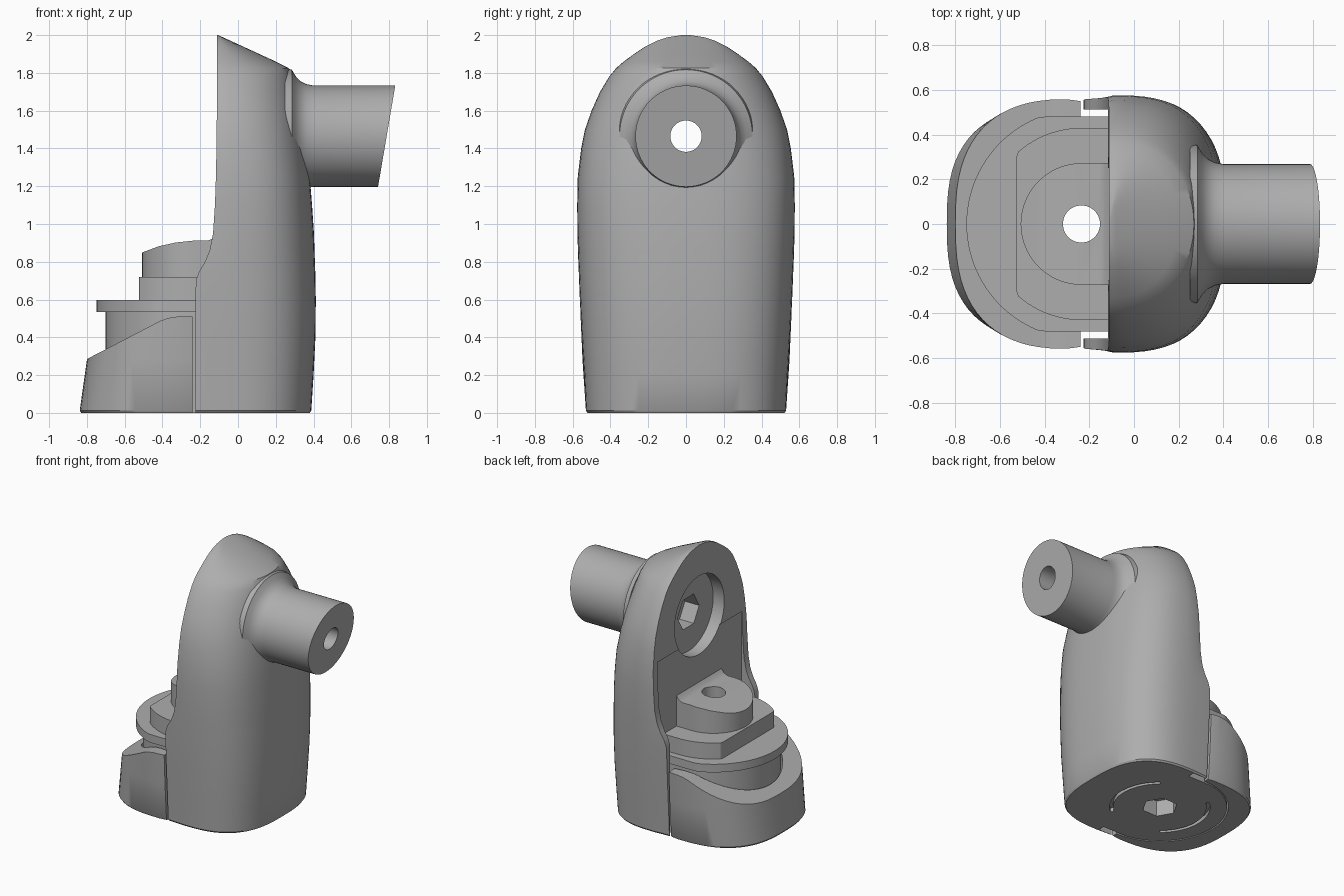
import bpy, bmesh
from math import sin, cos, pi, radians, sqrt

if "Cube" in bpy.data.objects:
    bpy.data.objects.remove(bpy.data.objects["Cube"])

grey = bpy.data.materials.new("plain grey")
grey.use_nodes = True
grey.diffuse_color = (0.42, 0.42, 0.42, 1)
grey.node_tree.nodes["Principled BSDF"].inputs["Base Color"].default_value = (0.42, 0.42, 0.42, 1)

PIVOT = -0.235      # x of the upright bore
TUBE_Z = 1.465      # height of the level bore
FACE = -0.11        # x of the flat mounting face


def loft(name, rings):
    """Closed skin through rings of equal point count."""
    bm = bmesh.new()
    loops = [[bm.verts.new(p) for p in ring] for ring in rings]
    for a, b in zip(loops, loops[1:]):
        for i in range(len(a)):
            j = (i + 1) % len(a)
            bm.faces.new((a[i], a[j], b[j], b[i]))
    bm.faces.new(loops[0])
    bm.faces.new(loops[-1])
    bmesh.ops.recalc_face_normals(bm, faces=bm.faces)
    mesh = bpy.data.meshes.new(name)
    bm.to_mesh(mesh)
    bm.free()
    mesh.materials.append(grey)
    obj = bpy.data.objects.new(name, mesh)
    bpy.context.collection.objects.link(obj)
    return obj


def prism(name, outline, z0, z1):
    return loft(name, [[(x, y, z) for x, y in outline] for z in (z0, z1)])


def side_prism(name, outline, half):
    return loft(name, [[(x, y, z) for x, z in outline] for y in (-half, half)])


def circle(r, n=64):
    return [(PIVOT + r * cos(2 * pi * i / n), r * sin(2 * pi * i / n)) for i in range(n)]


def x_ring(x, r, n=64, shear=0):
    pts = [(r * cos(2 * pi * i / n), r * sin(2 * pi * i / n)) for i in range(n)]
    return [(x + shear * v, u, TUBE_Z + v) for u, v in pts]


def round_nose(r, back, half=1.0, front=-1.0):
    """Half circle facing -x with straight sides, clipped to half width and front."""
    pts = [(PIVOT + r * cos(a), r * sin(a)) for a in (radians(90 + 3.75 * i) for i in range(49))]
    pts = [(max(x, front), max(-half, min(half, y))) for x, y in pts]
    pts = [(back, pts[0][1])] + pts + [(back, pts[-1][1])]
    clean = []
    for i, p in enumerate(pts):
        prev, nxt = pts[i - 1], pts[(i + 1) % len(pts)]
        inside = any(abs(prev[k] - p[k]) < 1e-7 and abs(nxt[k] - p[k]) < 1e-7 for k in (0, 1))
        if not inside:
            clean.append(p)
    return clean


def d_ring(z, start, tip, edge, half, n):
    """D shaped level section: flat edge, short straight sides, rounded tip."""
    pts = [(edge, -half * 0.985, z)]
    for i in range(37):
        t = radians(-90 + 5 * i)
        c, s = max(cos(t), 0), sin(t)
        x = start + (tip - start) * c ** (2 / n)
        y = half * abs(s) ** (2 / n) * (1 if s > 0 else -1)
        pts.append((x, 0 if i == 18 else y, z))
    return pts + [(edge, half * 0.985, z)]


def boolean(obj, cutter, operation="DIFFERENCE"):
    cutter.hide_render = True
    mod = obj.modifiers.new("cut", "BOOLEAN")
    mod.operation, mod.solver, mod.object = operation, "EXACT", cutter
    bpy.ops.object.select_all(action="DESELECT")
    bpy.context.view_layer.objects.active = obj
    obj.select_set(True)
    bpy.ops.object.modifier_apply(modifier=mod.name)


# Upright housing: height, half width, back x, front edge x
rows = [(0, .52, .38, -.225), (.012, .53, .388, -.225), (.2, .54, .4, -.225),
        (.4, .552, .41, -.225), (.6, .562, .412, -.225), (.7, .566, .41, -.223),
        (.75, .568, .409, -.205), (.8, .57, .407, -.175), (.86, .572, .405, -.15),
        (.95, .575, .402, -.132), (1.1, .576, .392, -.122), (1.25, .573, .38, -.117),
        (1.4, .555, .362, -.114), (1.5, .535, .347, -.113), (1.6, .5, .33, -.112),
        (1.7, .455, .308, -.112), (1.78, .407, .288, -.112), (1.825, .37, .268, -.112)]
for z, half in ((1.86, .33), (1.9, .275), (1.94, .215), (1.97, .155), (1.988, .1), (2, .025)):
    rows.append((z, half, -.105 + (2 - z) * 2.18, -.112))
rings = []
for z, half, back, edge in rows:
    n = 2.8 - 0.75 * max(0, min(1, (z - 1.2) / 0.65))
    rings.append(d_ring(z, min(-0.09, (edge + back) / 2), back, edge, half, n))
housing = loft("housing", rings)

# Level tube with a flared root and a slanted end
tube = loft("tube", [x_ring(.25, .36), x_ring(.285, .352), x_ring(.305, .318),
                     x_ring(.33, .291), x_ring(.36, .276), x_ring(.4, .268),
                     x_ring(.787, .268, shear=.17)])

# Stepped pivot base
core = prism("base_core", round_nose(.467, -.1, .46), 0, .56)
flange = prism("base_flange", round_nose(.515, -.1, .48), .535, .597)
step = prism("base_step", round_nose(.43, -.1, .43, -.525), .59, .72)
hub = prism("hub", round_nose(.272, -.08), .71, 1.1)
hub_top = side_prism("hub_top_cutter", [(-.7, .6), (-.7, .75), (-.505, .85), (-.42, .882),
                     (-.33, .902), (-.235, .912), (-.16, .912), (-.13, .925),
                     (-.105, .96), (0, .97), (0, .6)], .6)
boolean(hub, hub_top, "INTERSECT")

# Front cover wrapped around the base, with a sloping top
cover = loft("base_cover", [d_ring(z, -.3, tip, -.24, half, 2.7) for z, tip, half in
                            ((0, -.83, .522), (.012, -.838, .53), (.28, -.8, .548), (.6, -.755, .562))])
slope = side_prism("cover_slope_cutter", [(-1, -.1), (-1, .19), (-.8, .285), (-.41, .488),
                   (-.37, .502), (-.32, .51), (-.2, .51), (-.2, -.1)], .8)
boolean(cover, slope, "INTERSECT")
seam = prism("cover_seam_cutter", round_nose(.477, 0), -.1, .9)
boolean(cover, seam)

# Pocket between the housing side walls, and the round seat in its face
pocket = loft("pocket_cutter", [[(x, y, z) for x, y in
              ((-.5, -.512), (FACE, -.512), (FACE, .512), (-.5, .512))] for z in (-.1, 1.3)])
seat = loft("seat_cutter", [x_ring(-.3, .3), x_ring(-.02, .3)])
nut = loft("seat_nut_cutter", [x_ring(-.3, .13, 6), x_ring(.1, .13, 6)])
bore = loft("tube_bore_cutter", [x_ring(-.4, .083, 48), x_ring(1, .083, 48)])
for cutter in (pocket, seat, nut, bore):
    boolean(housing, cutter)
boolean(tube, bore)

# Upright bore with a hexagonal pocket underneath
upright = prism("upright_bore_cutter", circle(.083, 48), -.2, 1.2)
for part in (core, flange, step, hub):
    boolean(part, upright)
base_nut = prism("base_nut_cutter", circle(.125, 6), -.1, .12)
boolean(core, base_nut)

# Curved grooves on the underside
grooves = []
for middle in (0, 180):
    angles = [radians(middle - 50 + 5 * i) for i in range(21)]
    outline = [(PIVOT + .35 * cos(a), .35 * sin(a)) for a in angles]
    outline += [(PIVOT + .325 * cos(a), .325 * sin(a)) for a in reversed(angles)]
    groove = prism("groove_cutter", outline, -.1, .03)
    grooves.append(groove)
    for part in (core, housing):
        boolean(part, groove)

# Remove cutters and shade the parts
for cutter in [hub_top, slope, seam, pocket, seat, nut, bore, upright, base_nut] + grooves:
    bpy.data.objects.remove(cutter)
for part in (housing, tube, core, flange, step, hub, cover):
    bpy.ops.object.select_all(action="DESELECT")
    part.select_set(True)
    bpy.context.view_layer.objects.active = part
    bpy.ops.object.shade_smooth_by_angle(angle=radians(32))
